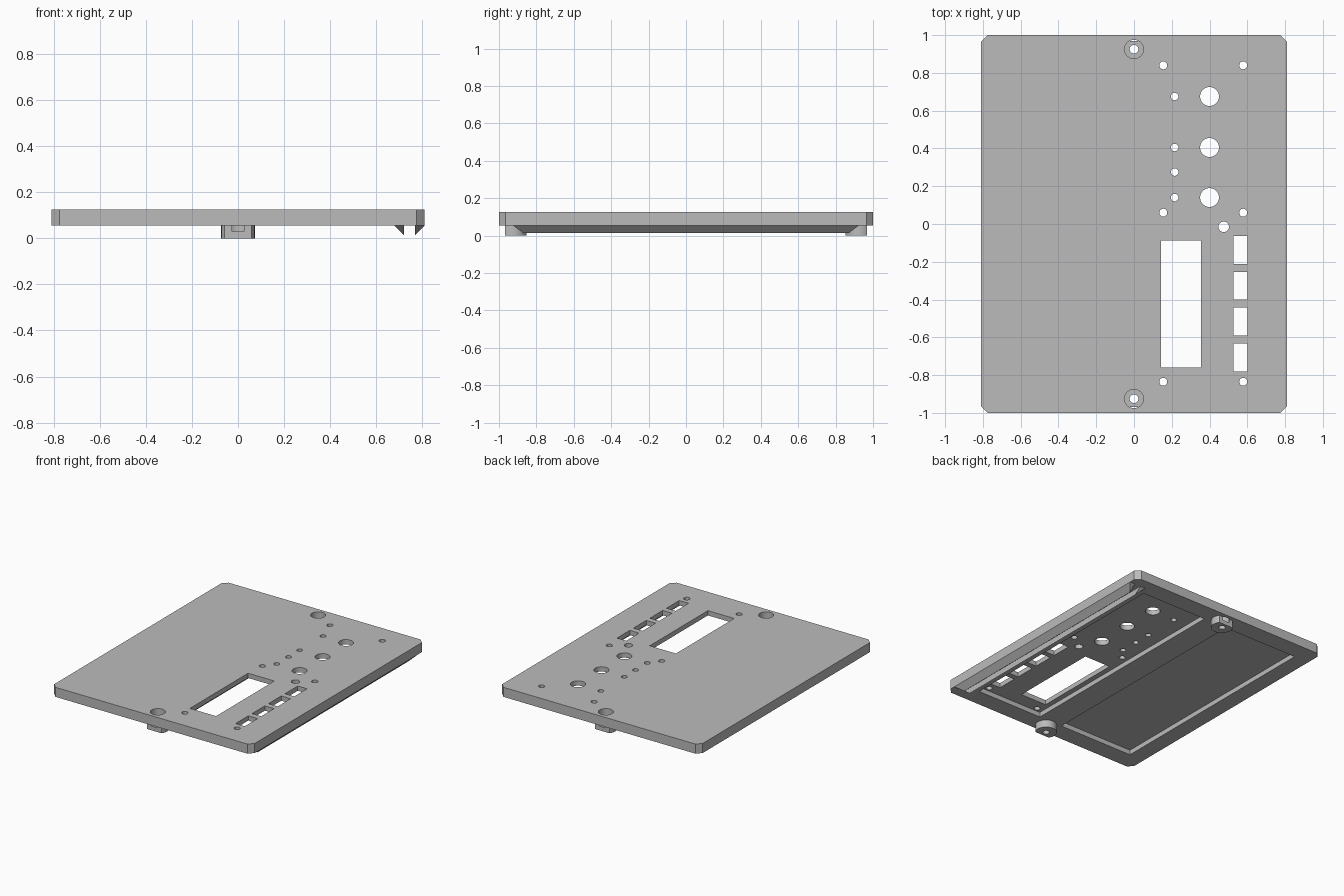
import bpy, bmesh, math
from mathutils import Matrix

if "Cube" in bpy.data.objects:
    bpy.data.objects.remove(bpy.data.objects["Cube"])

TOP, BASE, POCKET, BORE = 0.125, 0.055, 0.09, 0.03

grey = bpy.data.materials.new("panel grey")
grey.use_nodes = True
colour = (0.5, 0.5, 0.5, 1)
grey.diffuse_color = colour
grey.node_tree.nodes["Principled BSDF"].inputs["Base Color"].default_value = colour


def add_box(bm, x0, x1, y0, y1, z0, z1):
    centre = Matrix.Translation(((x0 + x1) / 2, (y0 + y1) / 2, (z0 + z1) / 2))
    size = Matrix.Diagonal((x1 - x0, y1 - y0, z1 - z0, 1))
    return bmesh.ops.create_cube(bm, size=1, matrix=centre @ size)["verts"]


def add_cylinder(bm, x, y, r, z0, z1, sides=32):
    bmesh.ops.create_cone(bm, cap_ends=True, segments=sides, radius1=r, radius2=r,
                          depth=z1 - z0, matrix=Matrix.Translation((x, y, (z0 + z1) / 2)))


def make_object(name, bm):
    bmesh.ops.recalc_face_normals(bm, faces=bm.faces)
    mesh = bpy.data.meshes.new(name)
    bm.to_mesh(mesh)
    bm.free()
    mesh.materials.append(grey)
    obj = bpy.data.objects.new(name, mesh)
    bpy.context.collection.objects.link(obj)
    return obj


def cut(obj, bm):
    """Subtract the shapes in bm from obj and bake the result."""
    cutter = make_object("cutter", bm)
    cutter.hide_render = True
    mod = obj.modifiers.new("cut", 'BOOLEAN')
    mod.operation, mod.solver, mod.object = 'DIFFERENCE', 'EXACT', cutter
    bpy.context.view_layer.update()
    graph = bpy.context.evaluated_depsgraph_get()
    mesh = bpy.data.meshes.new_from_object(obj.evaluated_get(graph))
    obj.modifiers.clear()
    obj.data = mesh
    bpy.data.objects.remove(cutter)


def smooth(obj):
    bpy.ops.object.select_all(action='DESELECT')
    obj.select_set(True)
    bpy.context.view_layer.objects.active = obj
    bpy.ops.object.shade_smooth_by_angle(angle=math.radians(30))


# Panel slab with chamfered corners
bm = bmesh.new()
add_box(bm, -0.81, 0.81, -1, 1, BASE, TOP)
corners = [e for e in bm.edges if abs(e.verts[0].co.z - e.verts[1].co.z) > 0.01]
bmesh.ops.bevel(bm, geom=corners, offset=0.035, segments=1, affect='EDGES')
panel = make_object("panel", bm)

# Shallow pockets underneath
bm = bmesh.new()
for x0, x1 in ((-0.69, -0.085), (0.105, 0.64)):
    add_box(bm, x0, x1, -0.865, 0.865, 0, POCKET)
cut(panel, bm)

# Through holes, display window and button slots
bm = bmesh.new()
for y in (0.84, 0.06, -0.835):
    for x in (0.155, 0.578):
        add_cylinder(bm, x, y, 0.021, 0, 0.2)
for y in (0.675, 0.405, 0.275, 0.14):
    add_cylinder(bm, 0.215, y, 0.02, 0, 0.2)
for y in (0.675, 0.405, 0.14):
    add_cylinder(bm, 0.4, y, 0.05, 0, 0.2)
add_cylinder(bm, 0.475, -0.015, 0.028, 0, 0.2)
for y in (-0.925, 0.925):
    add_cylinder(bm, 0, y, 0.05, 0, 0.2)
add_box(bm, 0.143, 0.355, -0.76, -0.088, 0, 0.2)
for i in range(4):
    y = -0.063 - 0.19 * i
    add_box(bm, 0.527, 0.602, y - 0.148, y, 0, 0.2)
cut(panel, bm)
smooth(panel)

# Screw bosses: cylinders flattened on the outer side, counterbored from above
for name, side in (("front_screw_boss", -1), ("back_screw_boss", 1)):
    bm = bmesh.new()
    add_cylinder(bm, 0, side * 0.925, 0.073, 0, BASE, 48)
    boss = make_object(name, bm)
    bm = bmesh.new()
    ys = sorted((side * 0.968, side * 1.1))
    add_box(bm, -0.2, 0.2, *ys, -0.1, 0.2)
    cut(boss, bm)
    bm = bmesh.new()
    add_cylinder(bm, 0, side * 0.925, 0.05, BORE, 0.2)
    cut(boss, bm)
    bm = bmesh.new()
    add_cylinder(bm, 0, side * 0.925, 0.023, -0.1, 0.2)
    cut(boss, bm)
    smooth(boss)

# Long triangular rails with slanted ends along the +x edge
for name, wall, slope in (("inner_rail", 0.72, 0.678), ("outer_rail", 0.768, 0.81)):
    bm = bmesh.new()
    rings = []
    for s in (-1, 1):
        rings.append([bm.verts.new(p) for p in (
            (wall, s * 0.925, BASE), (slope, s * 0.925, BASE), (wall, s * 0.87, 0.013))])
        bm.faces.new(rings[-1])
    a, b = rings
    for i in range(3):
        j = (i + 1) % 3
        bm.faces.new((a[i], a[j], b[j], b[i]))
    make_object(name, bm)
